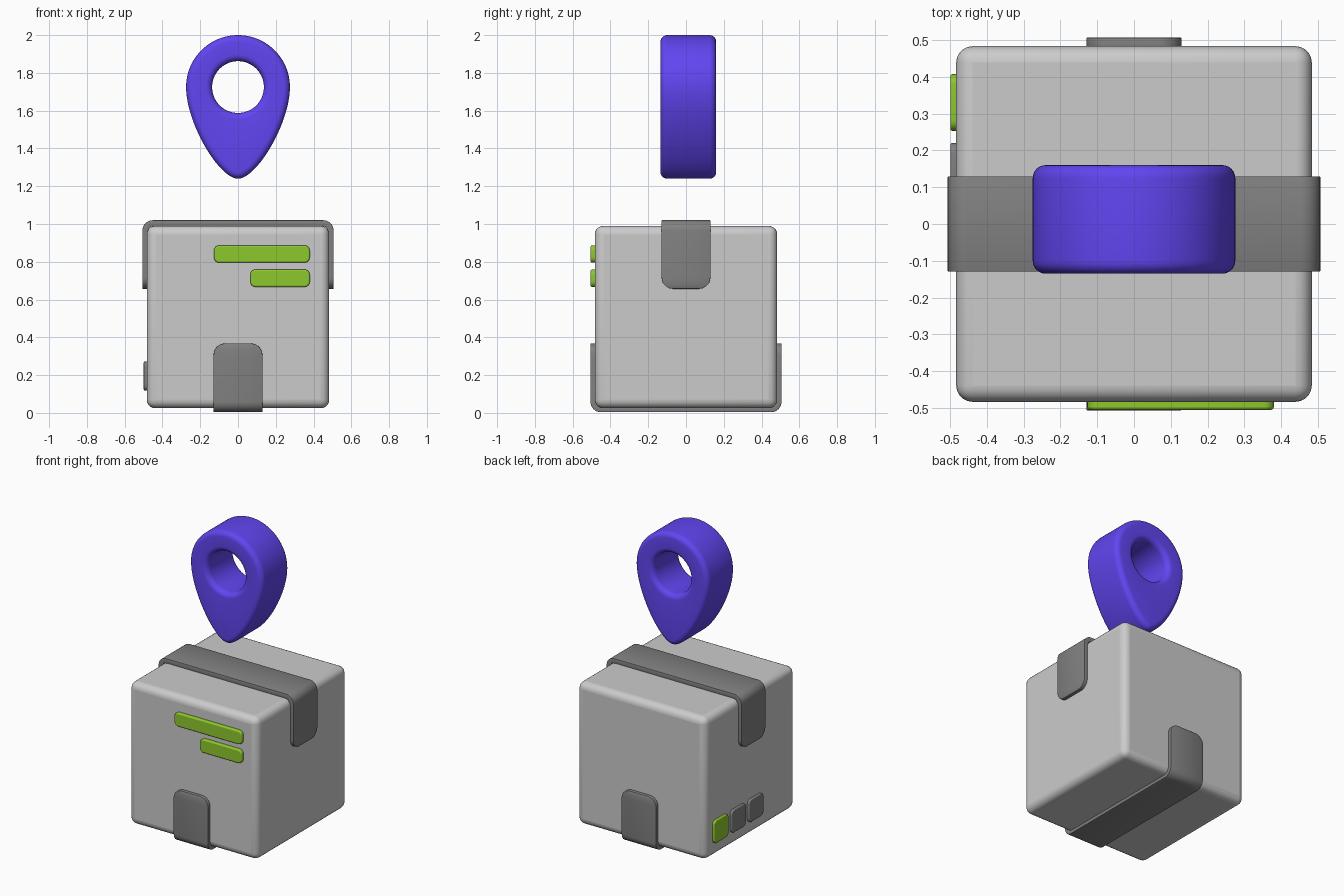
import bpy, bmesh, math
from mathutils import Vector

if "Cube" in bpy.data.objects:
    bpy.data.objects.remove(bpy.data.objects["Cube"])


def material(name, rgb):
    m = bpy.data.materials.new(name)
    m.diffuse_color = (*rgb, 1)
    m.use_nodes = True
    m.node_tree.nodes["Principled BSDF"].inputs["Base Color"].default_value = m.diffuse_color
    return m


GREEN = material("green", (0.27, 0.58, 0.025))
PURPLE = material("purple", (0.12, 0.06, 0.88))
DARK = material("dark_grey", (0.22, 0.22, 0.22))


def finish(name, bm, mat=None, bevel=0, segments=3, solid=0):
    bmesh.ops.recalc_face_normals(bm, faces=bm.faces[:]) if not solid else None
    me = bpy.data.meshes.new(name)
    bm.to_mesh(me)
    bm.free()
    ob = bpy.data.objects.new(name, me)
    bpy.context.collection.objects.link(ob)
    if mat:
        me.materials.append(mat)
    if solid:
        s = ob.modifiers.new("Thickness", 'SOLIDIFY')
        s.thickness, s.offset = solid, -1
    if bevel:
        b = ob.modifiers.new("Bevel", 'BEVEL')
        b.width, b.segments = bevel, segments
        b.limit_method, b.angle_limit = 'ANGLE', math.radians(40)
    bpy.ops.object.select_all(action='DESELECT')
    ob.select_set(True)
    bpy.context.view_layer.objects.active = ob
    bpy.ops.object.shade_smooth_by_angle(angle=math.radians(40))
    return ob


def plate(name, lo, hi, axis=None, corner=0, **kw):
    """Box between two corners; edges along `axis` get rounded first."""
    bm = bmesh.new()
    bmesh.ops.create_cube(bm, size=1)
    lo, hi = Vector(lo), Vector(hi)
    for v in bm.verts:
        v.co = Vector([(a + b) / 2 + c * (b - a) for a, b, c in zip(lo, hi, v.co)])
    if axis is not None:
        edges = [e for e in bm.edges
                 if abs((e.verts[0].co - e.verts[1].co).normalized()[axis]) > 0.9]
        bmesh.ops.bevel(bm, geom=edges, offset=corner, segments=6,
                        profile=0.5, affect='EDGES')
    return finish(name, bm, **kw)


def tape(name, place):
    """Strip folded over one face of the box, with rounded ends."""
    half, top, end, bend, w, r = 0.506, 1.02, 0.657, 0.055, 0.129, 0.06
    side = []
    for i in range(9):                       # rounded end
        s = r * (1 - math.cos(math.pi / 2 * i / 8))
        side.append((half, end + s, w - r + math.sqrt(max(0, r * r - (r - s) ** 2))))
    for i in range(9):                       # fold at the box edge
        a = math.pi / 2 * i / 8
        side.append((half - bend + bend * math.cos(a), top - bend + bend * math.sin(a), w))
    path = side + [(-u, h, v) for u, h, v in reversed(side)]
    bm = bmesh.new()
    rows = [[bm.verts.new(place(u, s * v, h)) for s in (-1, 1)] for u, h, v in path]
    for a, b in zip(rows, rows[1:]):
        bm.faces.new((a[0], a[1], b[1], b[0]))
    return finish(name, bm, DARK, bevel=0.007, segments=2, solid=0.032)


def pin(name):
    """Teardrop ring: rounded section swept between outline and hole."""
    R, cz, tip, hole, y0, depth, br = 0.275, 1.725, 1.24, 0.137, 0.0125, 0.1475, 0.035
    arc = [(R * math.cos(math.pi / 2 * i / 24), cz + R * math.sin(math.pi / 2 * i / 24))
           for i in range(24, -1, -1)]
    p = [(R, cz), (R, 1.535), (0.1, tip), (0, tip)]
    for i in range(1, 33):
        t = i / 32
        k = ((1 - t) ** 3, 3 * t * (1 - t) ** 2, 3 * t * t * (1 - t), t ** 3)
        arc.append(tuple(sum(c * q[j] for c, q in zip(k, p)) for j in (0, 1)))
    outline = [Vector(q) for q in arc + [(-x, z) for x, z in arc[-2:0:-1]]]
    n = len(outline)
    centre = Vector((0, cz))
    quarter = [math.pi / 2 * i / 6 for i in range(7)]
    bm = bmesh.new()
    rings = []
    for i, q in enumerate(outline):
        t = (outline[(i + 1) % n] - outline[i - 1]).normalized()
        normal = Vector((-t.y, t.x))         # outline runs clockwise
        radial = (q - centre).normalized()
        inner = centre + radial * hole
        sec = []
        for sy, angles in ((-1, quarter[::-1]), (1, quarter)):
            # outer rim
            half = [(q - normal * br * (1 - math.cos(a)),
                     sy * (depth - br + br * math.sin(a))) for a in angles]
            # hole rim
            rim = [(inner + radial * br * (1 - math.cos(a)),
                    sy * (depth - br + br * math.sin(a))) for a in angles[::-1]]
            sec += rim + half if sy < 0 else half + rim
        rings.append([bm.verts.new((c.x, y0 + y, c.y)) for c, y in sec])
    m = len(rings[0])
    for i in range(n):
        a, b = rings[i], rings[(i + 1) % n]
        for j in range(m):
            k = (j + 1) % m
            bm.faces.new((a[j], a[k], b[k], b[j]))
    return finish(name, bm, PURPLE)


# Parcel body
plate("parcel_box", (-0.483, -0.483, 0.025), (0.483, 0.483, 0.99), bevel=0.045, segments=5)

# Tape over the top and tape under the base
tape("top_tape", lambda u, v, h: (u, v, h))
tape("bottom_tape", lambda u, v, h: (v, u, 1.024 - h))

# Label bars on the front
for name, x, z in (("long_label_bar", -0.127, 0.795), ("short_label_bar", 0.065, 0.667)):
    plate(name, (x, -0.505, z), (0.38, -0.47, z + 0.092), axis=1, corner=0.028,
          mat=GREEN, bevel=0.008)

# Row of square stickers on the left side
for i, mat in enumerate((GREEN, DARK, DARK)):
    y = 0.33 - 0.187 * i
    plate(f"side_sticker_{i + 1}", (-0.499, y - 0.077, 0.118), (-0.47, y + 0.077, 0.272),
          axis=0, corner=0.028, mat=mat, bevel=0.006)

# Map pin hovering above
pin("location_pin")
